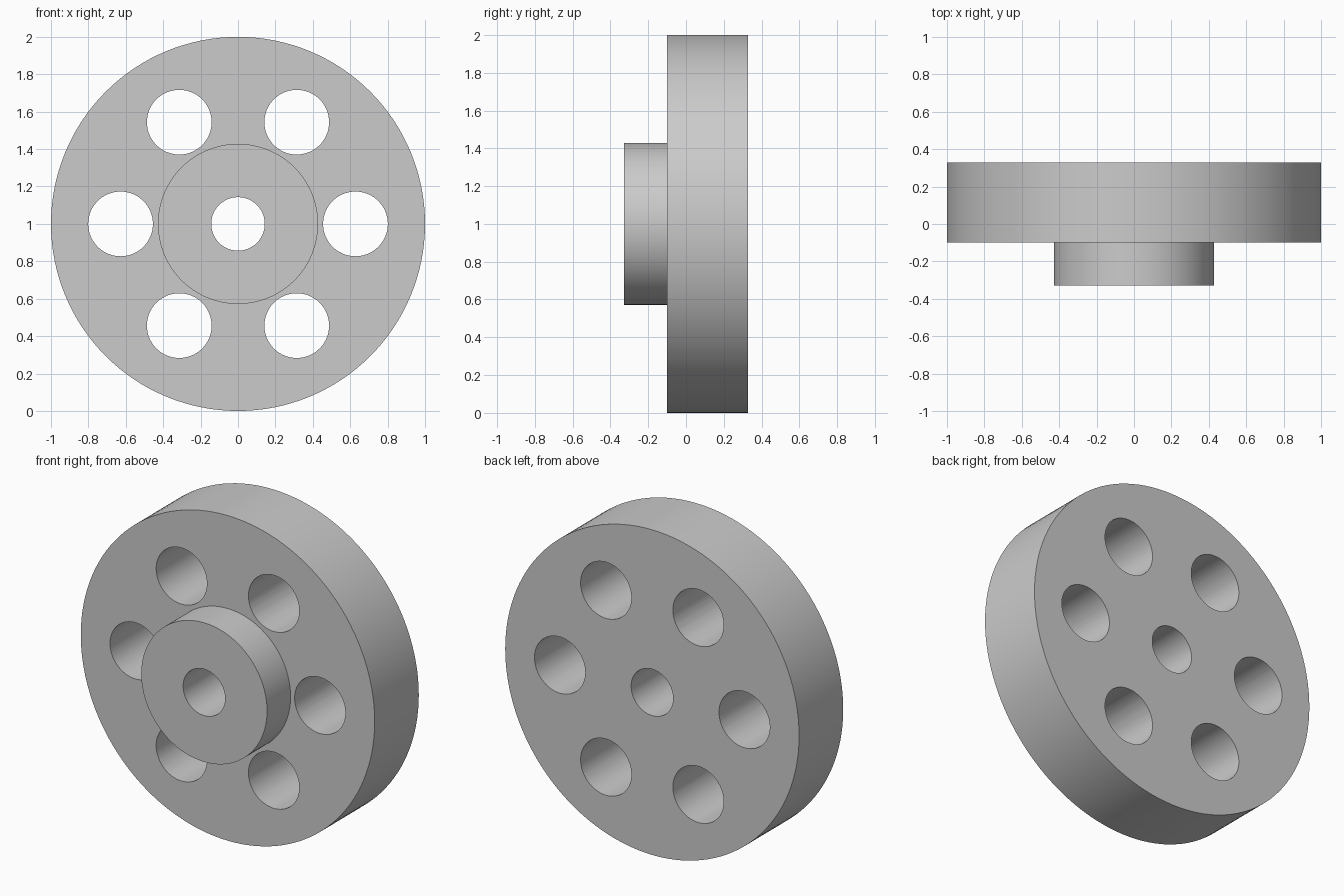
import bpy, bmesh
from math import cos, sin, tau, radians
from mathutils import Matrix

if "Cube" in bpy.data.objects:
    bpy.data.objects.remove(bpy.data.objects["Cube"])

SEGMENTS = 128
CENTRE_Z = 1.0


def make_object(name, bm):
    bmesh.ops.recalc_face_normals(bm, faces=bm.faces)
    mesh = bpy.data.meshes.new(name)
    bm.to_mesh(mesh)
    bm.free()
    obj = bpy.data.objects.new(name, mesh)
    bpy.context.collection.objects.link(obj)
    return obj


# Stepped wheel: disc, front hub and central bore turned from one closed profile (radius, y)
profile = [(0.143, -0.329), (0.428, -0.329), (0.428, -0.1),
           (1.0, -0.1), (1.0, 0.329), (0.143, 0.329)]
bm = bmesh.new()
rings = [[bm.verts.new((r * cos(tau * i / SEGMENTS), y, CENTRE_Z + r * sin(tau * i / SEGMENTS)))
          for i in range(SEGMENTS)] for r, y in profile]
for k, ring in enumerate(rings):
    following = rings[(k + 1) % len(rings)]
    for i in range(SEGMENTS):
        j = (i + 1) % SEGMENTS
        bm.faces.new((ring[i], ring[j], following[j], following[i]))
wheel = make_object("hubbed_wheel", bm)

# Six through holes around the hub
bm = bmesh.new()
for n in range(6):
    a = tau * n / 6
    place = Matrix.Translation((0.628 * cos(a), 0.1, CENTRE_Z + 0.628 * sin(a)))
    bmesh.ops.create_cone(bm, cap_ends=True, segments=64, radius1=0.173, radius2=0.173,
                          depth=1.0, matrix=place @ Matrix.Rotation(radians(90), 4, 'X'))
cutter = make_object("hole_cutter", bm)
cutter.hide_render = True

cut = wheel.modifiers.new("holes", 'BOOLEAN')
cut.operation = 'DIFFERENCE'
cut.solver = 'EXACT'
cut.object = cutter

# Apply the holes, drop the cutter and smooth the round walls
bpy.context.view_layer.objects.active = wheel
wheel.select_set(True)
bpy.ops.object.modifier_apply(modifier=cut.name)
bpy.data.objects.remove(cutter)
bpy.ops.object.shade_smooth_by_angle(angle=radians(30))
